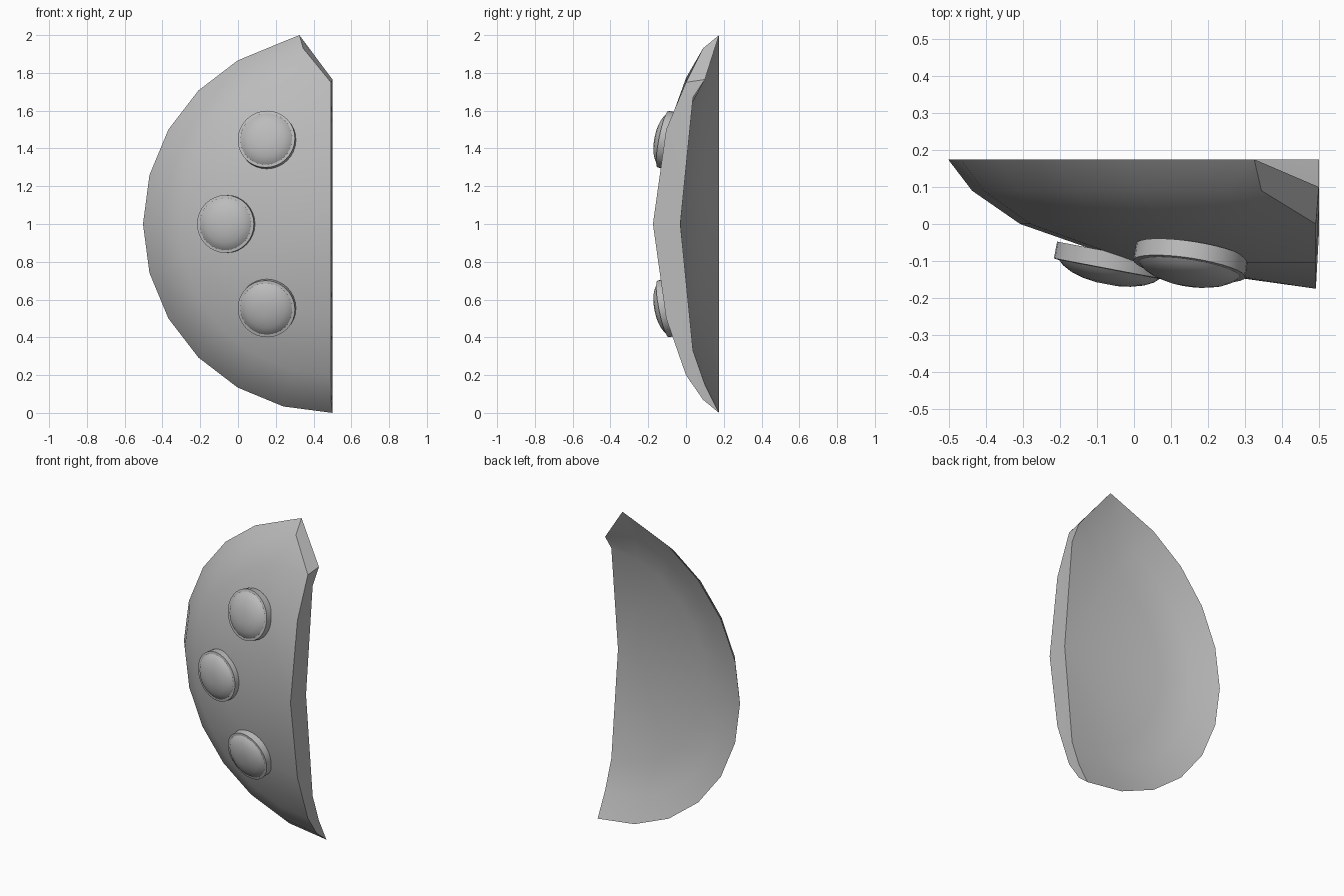
import bpy, bmesh, math
from mathutils import Vector

cube = bpy.data.objects.get("Cube")
if cube:
    bpy.data.objects.remove(cube, do_unlink=True)

grey = bpy.data.materials.new("plain grey")
grey.use_nodes = True
grey.diffuse_color = (0.5, 0.5, 0.5, 1)
grey.node_tree.nodes["Principled BSDF"].inputs["Base Color"].default_value = (0.5, 0.5, 0.5, 1)

CX, CZ, STEPS = 0.5, 1.0, 12


def finish(bm, name, angle):
    bmesh.ops.recalc_face_normals(bm, faces=bm.faces)
    mesh = bpy.data.meshes.new(name)
    bm.to_mesh(mesh)
    bm.free()
    obj = bpy.data.objects.new(name, mesh)
    bpy.context.collection.objects.link(obj)
    mesh.materials.append(grey)
    bpy.ops.object.select_all(action='DESELECT')
    obj.select_set(True)
    bpy.context.view_layer.objects.active = obj
    bpy.ops.object.shade_smooth_by_angle(angle=math.radians(angle))
    return obj


def half_dish(bm, profile, pole_y, cx, rim=None):
    """Half turn of a (radius, y) profile; returns rings from rim inward and the pole."""
    rings = [rim] if rim else []
    for r, y in profile:
        ring = []
        for i in range(STEPS + 1):
            a = math.pi * i / STEPS
            ring.append(bm.verts.new((cx - r * math.sin(a), y, CZ + r * math.cos(a))))
        rings.append(ring)
    pole = bm.verts.new((cx, pole_y, CZ))
    for outer, inner in zip(rings, rings[1:]):
        for i in range(STEPS):
            bm.faces.new((outer[i], outer[i + 1], inner[i + 1], inner[i]))
    for i in range(STEPS):
        bm.faces.new((rings[-1][i], rings[-1][i + 1], pole))
    return rings, pole


# Shell: convex front and shallower concave back sharing one rim
bm = bmesh.new()
front, front_pole = half_dish(bm, [(1, .175), (.93, .09), (.8, 0), (.5, -.105)], -.175, CX - .008)
for v in front[0]:
    v.co.x = CX + (v.co.x - CX + .008) * 1.003
back, back_pole = half_dish(bm, [(.85, .1), (.67, .037)], -.03, CX, front[0])

# Slanted top corner
front[0][0].co = (.325, .175, 2)
front[1][0].co = (.345, .09, 1.93)
front[2][0].co = (.492, 0, 1.75)
back[1][0].co = (.5, .1, 1.765)

# Cut wall between front and back along the straight side
f, b = [r[0] for r in front], [r[0] for r in back]
bm.faces.new((f[0], f[1], f[2], b[1]))
bm.faces.new((f[2], f[3], b[2], b[1]))
bm.faces.new((f[3], front_pole, back_pole, b[2]))
f, b = [r[-1] for r in front], [r[-1] for r in back]
bm.faces.new((front_pole, f[3], b[2], back_pole))
bm.faces.new((f[3], f[2], b[1], b[2]))
bm.faces.new((f[2], f[1], f[0], b[1]))
finish(bm, "shell", 30)


# Domed studs, tilted to follow the shell
def stud(name, x, z, tilt):
    profile = [(.153, -.012), (.153, .034), (.138, .036), (.125, .048),
               (.1, .061), (.065, .071), (.03, .076)]
    n = 32
    bm = bmesh.new()
    rings = [[bm.verts.new((r * math.cos(math.tau * i / n), r * math.sin(math.tau * i / n), h))
              for i in range(n)] for r, h in profile]
    for lo, hi in zip(rings, rings[1:]):
        for i in range(n):
            j = (i + 1) % n
            bm.faces.new((lo[i], lo[j], hi[j], hi[i]))
    bm.faces.new(rings[0])
    bm.faces.new(rings[-1])
    obj = finish(bm, name, 35)
    out = Vector((x - CX, 0, z - CZ)).normalized()
    normal = Vector((0, -1, 0)) + out * tilt
    obj.rotation_mode = 'QUATERNION'
    obj.rotation_quaternion = normal.to_track_quat('Z', 'Y')
    obj.location = (x, -.088, z)


stud("upper_stud", .155, 1.443, .25)
stud("middle_stud", -.06, 1, .19)
stud("lower_stud", .155, .557, .25)
